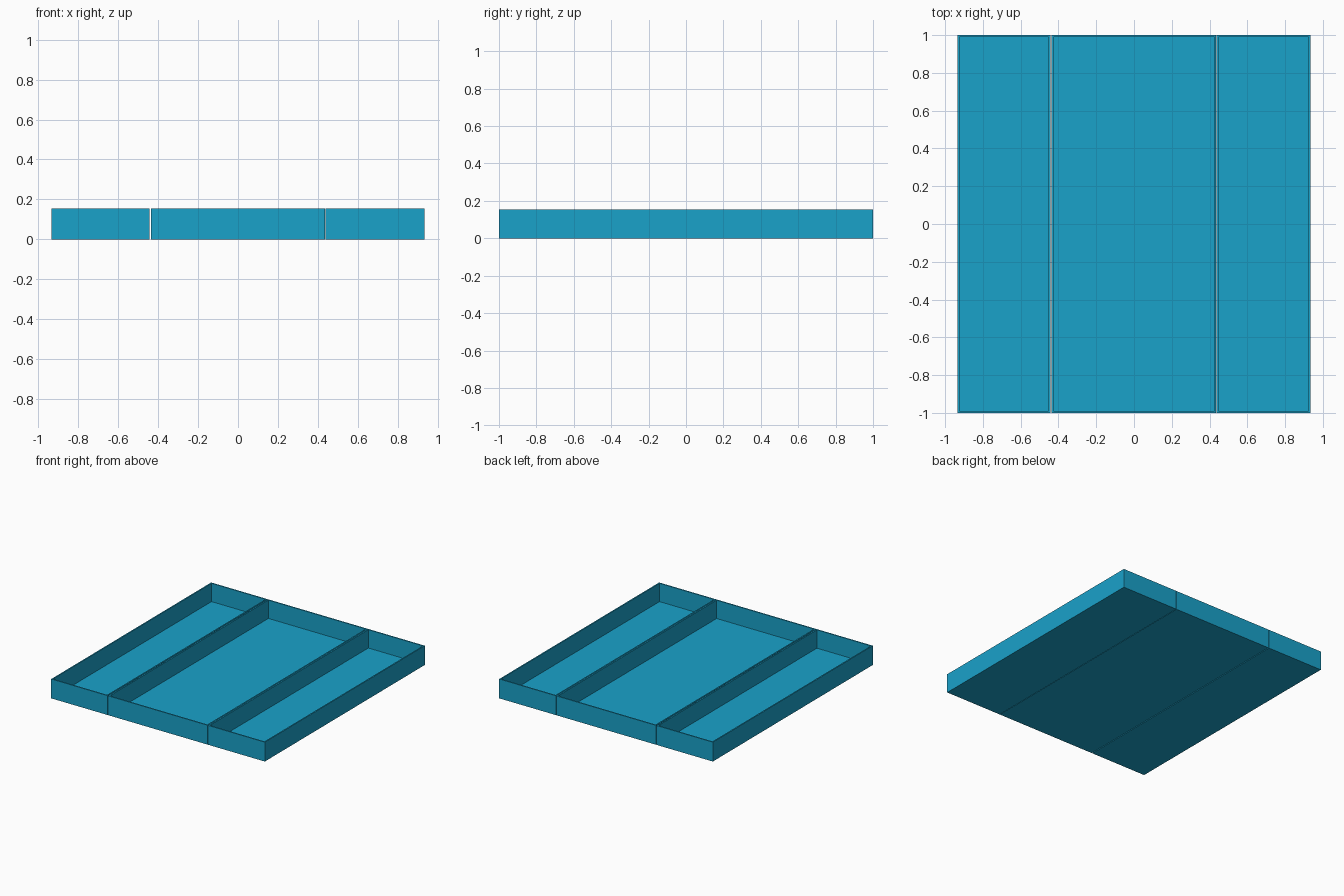
import bpy, bmesh

if "Cube" in bpy.data.objects:
    bpy.data.objects.remove(bpy.data.objects["Cube"])

HEIGHT, WALL, FLOOR = 0.153, 0.01, 0.008

mat = bpy.data.materials.new("blue_plastic")
mat.diffuse_color = (0.01, 0.36, 0.59, 1)
mat.use_nodes = True
mat.node_tree.nodes["Principled BSDF"].inputs["Base Color"].default_value = mat.diffuse_color


def tray(name, x0, x1):
    """Open-topped rectangular tray with thin walls."""
    bm = bmesh.new()
    bmesh.ops.create_cube(bm, size=1)
    for v in bm.verts:
        v.co.x = x0 if v.co.x < 0 else x1
        v.co.y *= 2
        v.co.z = (v.co.z + 0.5) * HEIGHT
    # inset the top to form the rim, then sink it to form the floor
    top = max(bm.faces, key=lambda f: f.calc_center_median().z)
    bmesh.ops.inset_region(bm, faces=[top], thickness=WALL, use_even_offset=True)
    sunk = bmesh.ops.extrude_discrete_faces(bm, faces=[top])["faces"][0]
    for v in sunk.verts:
        v.co.z = FLOOR
    bmesh.ops.recalc_face_normals(bm, faces=bm.faces)
    mesh = bpy.data.meshes.new(name)
    bm.to_mesh(mesh)
    bm.free()
    mesh.materials.append(mat)
    obj = bpy.data.objects.new(name, mesh)
    bpy.context.collection.objects.link(obj)


# Wide middle tray with a narrow tray on each side, separated by hairline gaps
tray("left_tray", -0.935, -0.443)
tray("middle_tray", -0.437, 0.435)
tray("right_tray", 0.438, 0.935)
